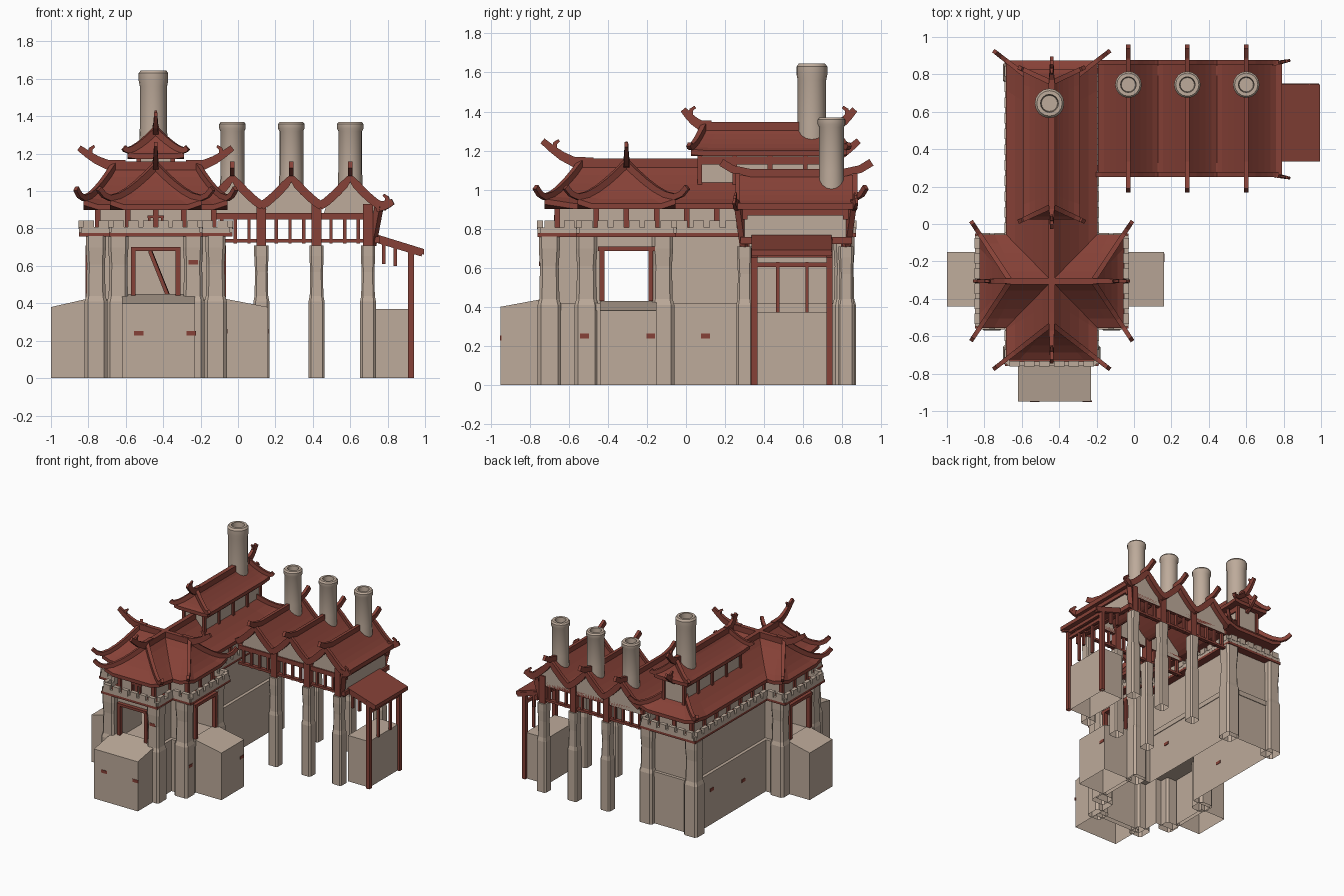
import bpy, bmesh
from math import cos, sin, pi
from mathutils import Vector

cube = bpy.data.objects.get("Cube")
if cube:
    bpy.data.objects.remove(cube)


def material(name, rgb):
    m = bpy.data.materials.new(name)
    m.use_nodes = True
    m.diffuse_color = (*rgb, 1)
    bsdf = m.node_tree.nodes["Principled BSDF"]
    bsdf.inputs["Base Color"].default_value = (*rgb, 1)
    bsdf.inputs["Roughness"].default_value = 0.9
    return m


RED = material("red_brown_timber", (0.24, 0.053, 0.038))
STONE = material("beige_stone", (0.51, 0.405, 0.325))
CX = -0.44                      # centre line of hall and tower
TY = -0.305                     # centre line of the tower cross arm


def loft(name, rings, mat, smooth=False):
    """Solid through matching rings of points, left open where it meets the ground."""
    bm = bmesh.new()
    vs = [[bm.verts.new(p) for p in r] for r in rings]
    n = len(vs[0])
    for a, b in zip(vs, vs[1:]):
        for i in range(n):
            j = (i + 1) % n
            bm.faces.new((a[i], a[j], b[j], b[i]))
    bm.faces.new(vs[0])
    bm.faces.new(vs[-1])
    bmesh.ops.recalc_face_normals(bm, faces=bm.faces)
    ground = [f for f in bm.faces if all(v.co.z < 0.001 for v in f.verts)]
    bmesh.ops.delete(bm, geom=ground, context='FACES_ONLY')
    me = bpy.data.meshes.new(name)
    bm.to_mesh(me)
    bm.free()
    me.materials.append(mat)
    ob = bpy.data.objects.new(name, me)
    bpy.context.collection.objects.link(ob)
    if smooth:
        bpy.ops.object.select_all(action='DESELECT')
        ob.select_set(True)
        bpy.context.view_layer.objects.active = ob
        bpy.ops.object.shade_smooth_by_angle()


def prism(name, outline, z0, z1, mat):
    loft(name, [[(x, y, z) for x, y in outline] for z in (z0, z1)], mat)


def box(name, x0, x1, y0, y1, z0, z1, mat):
    prism(name, [(x0, y0), (x1, y0), (x1, y1), (x0, y1)], z0, z1, mat)


def beam(name, pts, w=0.025, h=0.03, tip=1.0, mat=RED):
    """Rectangular bar swept along points, narrowing towards the tip."""
    pts = [Vector(p) for p in pts]
    rings = []
    for i, p in enumerate(pts):
        t = pts[min(i + 1, len(pts) - 1)] - pts[max(i - 1, 0)]
        s = Vector((t.y, -t.x, 0)).normalized()
        k = 1 + (tip - 1) * i / (len(pts) - 1)
        u = t.cross(s).normalized() * h * k / 2
        if u.z < 0:
            u = -u
        s = s * w * k / 2
        rings.append([p - s - u, p + s - u, p + s + u, p - s + u])
    loft(name, rings, mat)


def inset(outline, d):
    """Move an axis-aligned counter-clockwise outline inwards."""
    pts = [Vector(p) for p in outline]
    out = []
    for i, p in enumerate(pts):
        a = (p - pts[i - 1]).normalized()
        b = (pts[(i + 1) % len(pts)] - p).normalized()
        out.append((p.x - d * (a.y + b.y), p.y + d * (a.x + b.x)))
    return out


def lathe(name, x, y, profile, mat, n=16):
    loft(name, [[(x + r * cos(2 * pi * i / n), y + r * sin(2 * pi * i / n), z)
                 for i in range(n)] for r, z in profile], mat, True)


def pillar(name, x, y, w, top):
    """Square chamfered pier with a stepped neck and flared head."""
    rings = []
    for z, k in ((0, 1), (.41, 1), (.44, .86), (top * .8, .8), (top * .92, .9), (top, .9)):
        a, c = w * k / 2, w * k * 0.36
        rings.append([(x + px, y + py, z) for px, py in
                      ((-c, -a), (c, -a), (a, -c), (a, c), (c, a), (-c, a), (-a, c), (-a, -c))])
    loft(name, rings, STONE)


def horn(name, base, direction, length, rise, w=0.032):
    """Upswept ridge-end ornament with a small crest."""
    b, d = Vector(base), Vector(direction).normalized()
    path = [b + d * length * f + Vector((0, 0, rise * g))
            for f, g in ((-.3, 0), (.2, .05), (.5, .3), (.75, .6), (1, .95))]
    beam(name, path, w, 0.058, 0.55)
    p = path[3]
    beam(name + "_crest", [p - d * 0.01, p - d * 0.015 + Vector((0, 0, .03)),
                           p - d * 0.035 + Vector((0, 0, .045))], w * .7, 0.028, 0.5)


def hip_roof(name, cx, cy, a, b, ridge, z0, h, along_x, horn_len, rise, flare=1.0):
    """Concave hipped roof with lifted corners, hip ribs and ridge horns."""
    def place(u, v, z):
        return Vector((cx + v, cy + u, z)) if along_x else Vector((cx + u, cy + v, z))

    def ring(t, dz=0):
        u, v = max(a * (1 - t), 0.006), b - (b - ridge) * t
        z, lift = z0 + dz + h * t ** 1.3, 0.025 * flare * (1 - t) ** 3
        pts = []
        for su, sv in ((-1, -1), (-.7, -1), (.7, -1), (1, -1), (1, -.8), (1, .8),
                       (1, 1), (.7, 1), (-.7, 1), (-1, 1), (-1, .8), (-1, -.8)):
            corner = abs(su) == 1 and abs(sv) == 1
            pts.append(place(su * u, sv * v, z + lift * corner))
        return pts
    steps = [i / 5 for i in range(6)]
    loft(name, [ring(0, -0.028)] + [ring(t) for t in steps], RED)
    top = z0 + h + 0.01
    beam(name + "_ridge", [place(0, -ridge, top), place(0, ridge, top)], 0.035, 0.045)
    for s in (-1, 1):
        horn(name + "_horn", place(0, s * ridge, top), place(0, s, 0) - place(0, 0, 0),
             horn_len, rise)
        for su in (-1, 1):
            hip = [place(su * a * (1 - t), s * (b - (b - ridge) * t),
                         z0 + .01 + h * t ** 1.3 + .025 * flare * (1 - t) ** 3)
                   for t in reversed(steps)]
            d = (hip[-1] - hip[-2]) * Vector((1, 1, 0))
            d.normalize()
            d *= flare
            hip += [hip[-1] + d * .04 + Vector((0, 0, .015 * flare)),
                    hip[-1] + d * .075 + Vector((0, 0, .05 * flare))]
            beam(name + "_hip_rib", hip, 0.028, 0.036, 0.8)


# Hall and tower masonry share one cross-headed outline
OUT = [(-.85, -.56), (-.69, -.56), (-.69, -.76), (-.19, -.76), (-.19, -.56), (-.03, -.56),
       (-.03, -.05), (-.19, -.05), (-.19, .87), (-.69, .87), (-.69, -.05), (-.85, -.05)]
prism("lower_wall", inset(OUT, .04), 0, .38, STONE)
prism("wall_step", inset(OUT, .035), .38, .42, STONE)
prism("lintel_wall", inset(OUT, .06), .69, .76, STONE)
box("hall_upper_wall", -.63, -.25, -.11, .81, .41, .70, STONE)


def x(d):
    return CX + side * d


for side, reach in ((-1, .56), (1, .6)):
    for y0, y1, far in ((-.70, -.43, .19), (-.50, -.43, .35), (-.18, -.11, .35)):
        box("tower_corner_wall", *sorted((x(.12), x(far))), y0, y1, .41, .70, STONE)
    for px, py in ((.2, -.70), (.32, -.51), (.32, -.12), (.2, .81)):
        pillar("corner_pier", x(px), py, .12, .76)
    # Sloped side buttress and window frame
    loft("side_buttress", [[(x(d), y, z) for y, z in ((-.44, 0), (-.15, 0), (-.15, h), (-.44, h))]
                           for d, h in ((reach, .38), (.34, .43))], STONE)
    for y in (-.43, -.18):
        box("window_post", *sorted((x(.34), x(.375))), y - .012, y + .012, .43, .70, RED)
    box("window_head", *sorted((x(.34), x(.375))), -.45, -.16, .685, .71, RED)
    box("door_post", x(.12) - .013, x(.12) + .013, -.725, -.69, .43, .70, RED)
    box("attic_window_post", x(.035) - .006, x(.035) + .006, -.675, -.65, .78, .87, RED)
loft("front_buttress", [[(px, y, z) for px, z in ((-.62, 0), (-.23, 0), (-.23, h), (-.62, h))]
                        for y, h in ((-.95, .40), (-.68, .45))], STONE)
box("door_head", -.57, -.31, -.73, -.69, .68, .70, RED)
box("attic_window_head", -.485, -.395, -.675, -.65, .855, .87, RED)
beam("fallen_brace", [(-.47, -.5, .68), (-.37, -.52, .43)], .02, .02)

# Red ledge, parapet and merlons
prism("ledge_band", OUT, .758, .778, RED)
ring_in = inset(OUT, .012)
for i, p in enumerate(ring_in):
    p, q = Vector(p), Vector(ring_in[(i + 1) % len(ring_in)])
    beam("parapet", [(*p, .792), (*q, .792)], .025, .03, mat=STONE)
    n = max(2, round((q - p).length / .085))
    step = (q - p) / n
    for k in range(n):
        c = p + step * (k + .5)
        d = step.normalized() * .028
        beam("merlon", [(*(c - d), .82), (*(c + d), .82)], .03, .045, mat=STONE)

# Timbered storey beneath the eaves
STOREY = inset(OUT, .1)
prism("attic_wall", STOREY, .77, .91, STONE)
for i, p in enumerate(STOREY):
    p, q = Vector(p), Vector(STOREY[(i + 1) % len(STOREY)])
    n = max(1, round((q - p).length / .15))
    for k in range(n):
        c = p.lerp(q, k / n)
        box("attic_post", c.x - .014, c.x + .014, c.y - .014, c.y + .014, .78, .91, RED)

# Main roofs and the raised roof
hip_roof("hall_roof", CX, .075, .245, .80, .61, .928, .198, False, .2, .12)
hip_roof("tower_cross_roof", CX, TY, .25, .385, .22, .928, .198, True, .19, .1)
box("clerestory_wall", CX - .09, CX + .09, .07, .78, 1.0, 1.19, STONE)
for px in (-.09, .09):
    beam("clerestory_plate", [(CX + px, .06, 1.15), (CX + px, .79, 1.15)], .02, .04)
    for y in (.07, .25, .43, .61, .78):
        box("clerestory_post", CX + px - .012, CX + px + .012, y - .012, y + .012, 1.0, 1.19, RED)
hip_roof("clerestory_roof", CX, .425, .15, .40, .33, 1.2, .115, False, .11, .09, .3)

# Three-bay open wing
WY0, WY1 = .27, .86
for bx in (-.03, .285, .6):
    top, under = [], []
    for i in range(-5, 6):
        z = .925 + .15 * (1 - abs(i) / 5) ** 1.25
        top.append((bx + i * .0325, z))
        under.append((bx + i * .0325, z - .028))
    loft("bay_roof", [[(px, y, pz) for px, pz in top + under[::-1]] for y in (WY0, WY1)], RED)
    for y in (WY0 + .035, WY1 - .035):
        loft("gable_wall", [[(px, y + d, pz) for px, pz in [(bx - .15, .85), (bx + .15, .85)]
                             + under[::-1][1:-1]] for d in (-.01, .01)], STONE)
    for y in (WY0 - .005, WY1 + .005):
        beam("barge_board", [(px, y, pz - .004) for px, pz in top], .025, .045)
    mid = (WY0 + WY1) / 2
    beam("bay_ridge", [(bx, mid + f * .385, 1.085 + g) for f, g in
                       ((-1, .055), (-.85, .02), (-.6, 0), (.6, 0), (.85, .02), (1, .055))], .024, .04)
    lathe("small_chimney", bx, .745, [(.067, .97), (.064, 1.1), (.064, 1.32), (.071, 1.335), (.071, 1.358),
                                      (.062, 1.37), (.042, 1.37), (.038, 1.32)], STONE)
lathe("large_chimney", CX - .012, .645, [(.077, 1.12), (.073, 1.35), (.073, 1.56), (.079, 1.59), (.079, 1.63),
                                         (.068, 1.645), (.048, 1.645), (.043, 1.58)], STONE)
for y in (.30, .82):
    for z, h in ((.735, .018), (.865, .035)):
        beam("wing_beam", [(-.2, y, z), (.76, y, z)], .03, h)
    for k in range(13):
        px = -.16 + k * .073
        box("wing_baluster", px - .009, px + .009, y - .01, y + .01, .72, .87, RED)
    for px in (.125, .42, .695):
        pillar("wing_pillar", px, y, .085, .71)
        box("wing_post", px - .026, px + .026, y - .026, y + .026, .70, .93, RED)
    s = -1 if y < .5 else 1
    horn("eave_horn", (.76, y + s * .04, .92), (1, s * .2, 0), .07, .025, .025)
    # Raking post at the wing's open end
    beam("raking_post", [(.715, y, .71), (.755, y + s * .03, .92)], .035, .035)
for z in (.74, .885):
    beam("wing_end_beam", [(.745, .28, z), (.745, .85, z)], .03, .035)
box("wing_end_panel", .735, .745, .30, .82, .75, .88, STONE)
beam("wing_edge_board", [(.775, .26, .915), (.775, .87, .915)], .03, .035)

# Lean-to annex at the wing's end
box("annex_base", .73, .92, .36, .73, 0, .37, STONE)
loft("annex_roof", [[(px, y, z) for px, z in ((.72, .775), (.995, .69), (.995, .66), (.72, .745))]
                    for y in (.335, .745)], RED)
for y in (.35, .735):
    box("annex_post", .91, .94, y - .016, y + .016, 0, .70, RED)
    beam("annex_rafter", [(.72, y, .745), (.985, y, .665)], .03, .03)
    for px, z in ((.78, .71), (.84, .7)):
        box("annex_strut", px - .009, px + .009, y - .01, y + .01, z - .1, z + .02, RED)
for z in (.615, .665):
    beam("annex_rail", [(.925, .35, z), (.925, .735, z)], .022, .025)
for y in (.47, .62):
    box("annex_stud", .915, .935, y - .008, y + .008, .37, .63, RED)

# Bare brick patches on the plaster
for px, y, z in ((-.53, -.953, .24), (-.25, -.953, .24), (-.24, -.752, .62)):
    box("brick_patch", px - .025, px + .025, y, y + .008, z - .012, z + .012, RED)
for px, y, z in ((-.233, .1, .25), (-.655, .2, .2), (-.655, .6, .28), (.155, -.18, .25),
                 (-.065, -.52, .25)):
    box("brick_patch", px, px + .008, y - .022, y + .022, z - .012, z + .012, RED)
